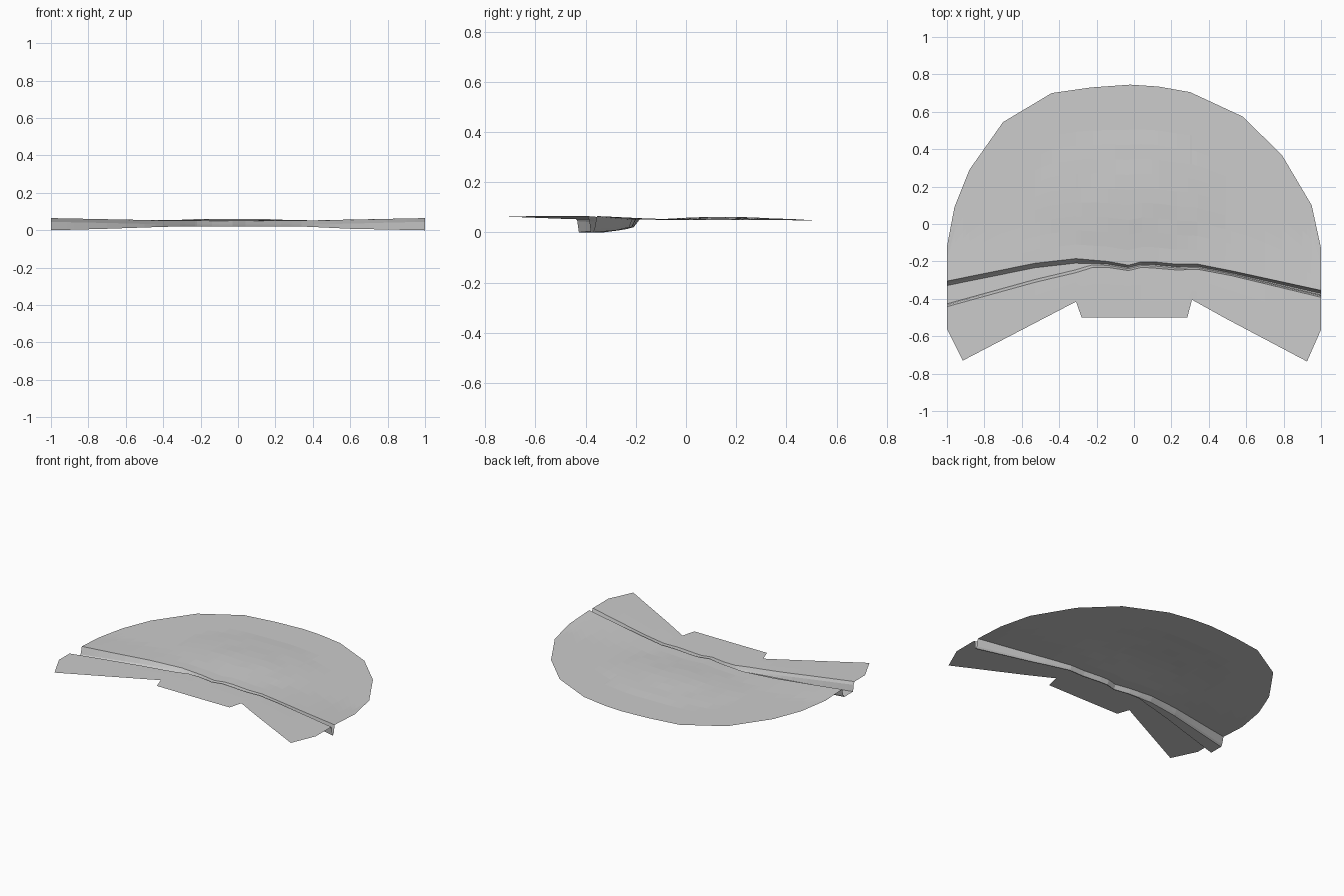
import bpy, bmesh, math

if "Cube" in bpy.data.objects:
    bpy.data.objects.remove(bpy.data.objects["Cube"])


def lerp(pts, x):
    """Piecewise-linear profile lookup."""
    if x <= pts[0][0]:
        return pts[0][1]
    for (a, u), (b, v) in zip(pts, pts[1:]):
        if x <= b:
            return u + (v - u) * (x - a) / (b - a)
    return pts[-1][1]


# Plan outlines, as (x, y)
NORTH_RIM = [(-1, -.12), (-.96, .09), (-.88, .29), (-.70, .545), (-.44, .70), (-.23, .73), (-.02, .745),
             (.13, .735), (.30, .705), (.58, .575), (.79, .37), (.95, .10), (1, -.13)]
SOUTH_RIM = [(-1, -.56), (-.915, -.73), (-.31, -.415), (-.28, -.5), (.285, -.5), (.31, -.405),
             (.49, -.505), (.925, -.735), (1, -.565)]
NORTH_BANK = [(-1, -.305), (-.53, -.21), (-.31, -.185), (-.14, -.20), (-.03, -.22), (.04, -.202),
              (.10, -.202), (.23, -.215), (.34, -.214), (.52, -.25), (1, -.355)]
SOUTH_BANK = [(-1, -.442), (-.53, -.312), (-.31, -.26), (-.22, -.232), (-.14, -.232), (-.03, -.249), (.04, -.232),
              (.10, -.235), (.23, -.246), (.34, -.242), (.52, -.276), (1, -.392)]

# Height profiles
BED_Z = [(-1, 0), (-.7, .008), (-.35, .02), (.35, .02), (.6, .008), (1, 0)]
LAND_Z = [(0, .051), (.35, .052), (1, .065)]
MOUND_Z = [(.3, .0615), (.55, .056), (.75, .0545), (1, .050)]

# Column positions: every outline break plus a regular spacing
xs = {round(-1 + i * .1, 3) for i in range(21)}
for line in (NORTH_RIM, SOUTH_RIM, NORTH_BANK, SOUTH_BANK):
    xs |= {p[0] for p in line}
xs = sorted(xs)


def land(x, y):
    """Ground height: flared wings in the south, low stepped mound in the north."""
    wing = lerp(LAND_Z, abs(x))
    fade = min(1, max(0, (-.05 - y) / .3))
    flat = lerp([(-.1, .050), (.74, .0475)], y)
    z = flat + (wing - flat) * fade
    r = math.hypot((x + .03) / .5, (y - .13) / (.36 if y > .13 else .28))
    return max(z, lerp(MOUND_Z, r)) if r < 1 else z


def sheet(name, column):
    """Loft a flat-shaded surface through one row of points per x."""
    bm = bmesh.new()
    cols = [[bm.verts.new(p) for p in column(x)] for x in xs]
    for a, b in zip(cols, cols[1:]):
        for i in range(len(a) - 1):
            bm.faces.new((a[i], b[i], b[i + 1], a[i + 1]))
    bm.normal_update()
    me = bpy.data.meshes.new(name)
    bm.to_mesh(me)
    bm.free()
    bpy.context.collection.objects.link(bpy.data.objects.new(name, me))


def strip(x, y0, y1, n):
    ys = [y0 + (y1 - y0) * i / n for i in range(n + 1)]
    return [(x, y, land(x, y)) for y in ys]


def channel(x):
    n, s, z = lerp(NORTH_BANK, x), lerp(SOUTH_BANK, x), lerp(BED_Z, x)
    w = n - s
    zs, zn = land(x, s), land(x, n)
    a = min(.009, w * .2)
    b = min(.024, w * .45)
    return [(x, s, zs), (x, s + a, zs - .02), (x, s + a * 1.7, z),
            (x, n - b, z), (x, n - b * .6, z + .012), (x, n, zn)]


# Land north of the channel
sheet("north_land", lambda x: strip(x, lerp(NORTH_BANK, x), lerp(NORTH_RIM, x), 12))
# Land south of the channel
sheet("south_land", lambda x: strip(x, lerp(SOUTH_RIM, x), lerp(SOUTH_BANK, x), 3))
# Sunken stream channel with steep banks
sheet("stream_channel", channel)
